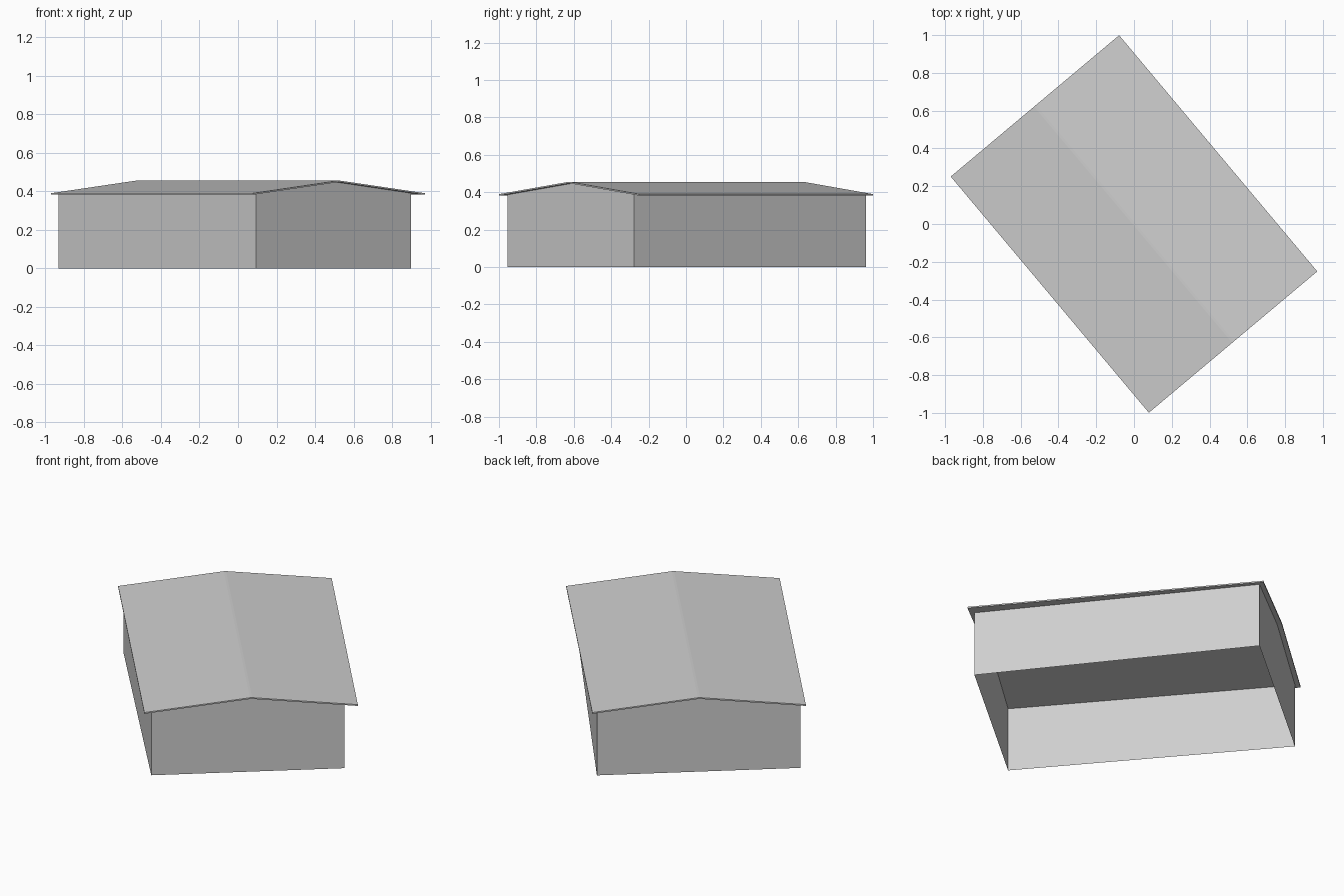
import bpy
import math
from mathutils import Matrix

if "Cube" in bpy.data.objects:
    bpy.data.objects.remove(bpy.data.objects["Cube"], do_unlink=True)

# Single flat colour
grey = bpy.data.materials.new("plain_grey")
grey.use_nodes = True
colour = (0.62, 0.62, 0.62, 1)
grey.diffuse_color = colour
grey.node_tree.nodes["Principled BSDF"].inputs["Base Color"].default_value = colour

TURN = Matrix.Rotation(math.radians(-50), 4, 'Z')
HALF_ROOF, HALF_SPAN = 0.816, 0.582
EAVE, RIDGE, THICK, CAP = 0.39, 0.456, 0.008, 0.006


def roof_z(v):
    """Height of the roof's upper surface at a distance v from the ridge."""
    return RIDGE - (RIDGE - EAVE) * abs(v) / HALF_SPAN


def add_mesh(name, verts, faces):
    mesh = bpy.data.meshes.new(name)
    mesh.from_pydata(verts, [], faces)
    mesh.transform(TURN)
    mesh.materials.append(grey)
    mesh.update()
    obj = bpy.data.objects.new(name, mesh)
    bpy.context.collection.objects.link(obj)
    return obj


# Roof: thin gabled slab with a narrow flat ridge, swept along the building
stations = [-HALF_SPAN, -CAP, CAP, HALF_SPAN]
profile = [(v, roof_z(v)) for v in stations]
profile += [(v, roof_z(v) - THICK) for v in reversed(stations)]
n = len(profile)
verts = [(u, v, z) for u in (-HALF_ROOF, HALF_ROOF) for v, z in profile]
faces = [(i, i + n, (i + 1) % n + n, (i + 1) % n) for i in range(n)]
faces += [tuple(reversed(range(n, 2 * n))), tuple(range(n))]
roof = add_mesh("roof", verts, [tuple(reversed(f)) for f in faces])


# Walls: open-bottomed shell, slightly wider at the back gable
def gable(u, low, high):
    under = [(u, v, roof_z(v) - THICK) for v in (high, 0, low)]
    return [(u, low, 0), (u, high, 0)] + under


verts = gable(0.79, -0.542, 0.511) + gable(-0.79, -0.555, 0.555)
faces = [(0, 1, 2, 3, 4), (9, 8, 7, 6, 5), (1, 6, 7, 2), (0, 4, 9, 5)]
walls = add_mesh("walls", verts, faces)
